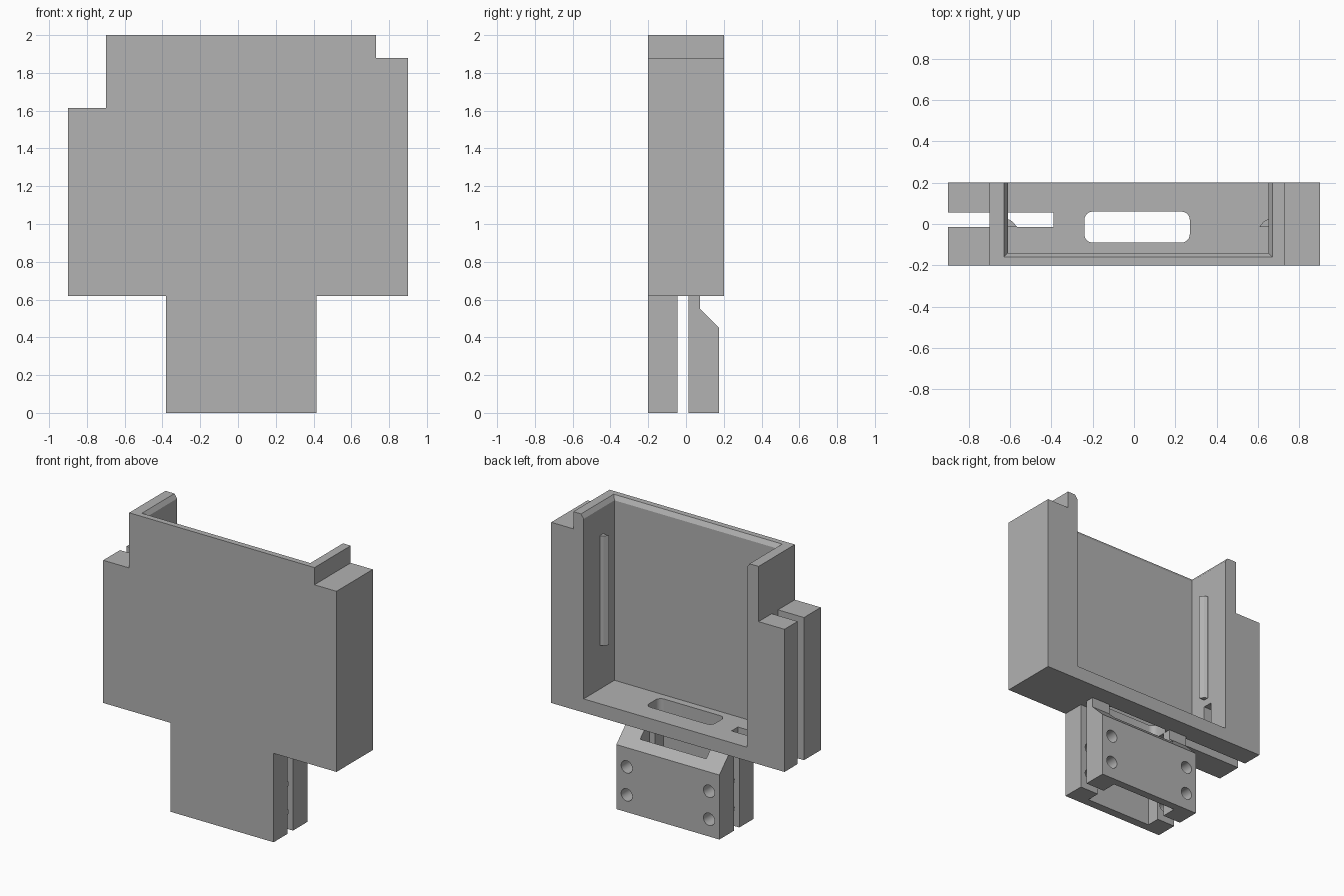
import bpy, bmesh, math
from mathutils import Vector

cube = bpy.data.objects.get("Cube")
if cube:
    bpy.data.objects.remove(cube, do_unlink=True)

grey = bpy.data.materials.new("plain grey")
grey.use_nodes = True
grey.diffuse_color = (0.445, 0.445, 0.445, 1)
grey.node_tree.nodes["Principled BSDF"].inputs["Base Color"].default_value = (0.445, 0.445, 0.445, 1)


def loft(name, ring_a, ring_b):
    """Closed solid between two matching rings of points."""
    bm = bmesh.new()
    a = [bm.verts.new(p) for p in ring_a]
    b = [bm.verts.new(p) for p in ring_b]
    bm.faces.new(a)
    bm.faces.new(b[::-1])
    n = len(a)
    for i in range(n):
        j = (i + 1) % n
        bm.faces.new((a[i], b[i], b[j], a[j]))
    bmesh.ops.recalc_face_normals(bm, faces=bm.faces)
    mesh = bpy.data.meshes.new(name)
    bm.to_mesh(mesh)
    bm.free()
    mesh.materials.append(grey)
    obj = bpy.data.objects.new(name, mesh)
    bpy.context.collection.objects.link(obj)
    return obj


def prism(name, profile, axis, lo, hi):
    """Extrude a 2D profile along an axis (remaining axes keep x, y, z order)."""
    def ring(t):
        pts = []
        for p in profile:
            c = list(p)
            c.insert("xyz".index(axis), t)
            pts.append(Vector(c))
        return pts
    return loft(name, ring(lo), ring(hi))


def rect(x0, x1, y0, y1):
    return [(x0, y0), (x1, y0), (x1, y1), (x0, y1)]


def box(name, x0, x1, y0, y1, z0, z1):
    return prism(name, rect(x0, x1, y0, y1), "z", z0, z1)


def rounded(x0, x1, y0, y1, r, seg=6):
    corners = [(x1 - r, y1 - r), (x0 + r, y1 - r), (x0 + r, y0 + r), (x1 - r, y0 + r)]
    return [(cx + r * math.cos(a), cy + r * math.sin(a))
            for q, (cx, cy) in enumerate(corners)
            for a in [(q + k / seg) * math.pi / 2 for k in range(seg + 1)]]


def circle(cx, cz, r, n=32):
    return [(cx + r * math.cos(2 * math.pi * i / n), cz + r * math.sin(2 * math.pi * i / n))
            for i in range(n)]


def carve(obj, cutters):
    """Subtract the cutters, bake the result and remove them."""
    for c in cutters:
        c.hide_render = True
        m = obj.modifiers.new("cut", "BOOLEAN")
        m.operation, m.solver, m.object = "DIFFERENCE", "EXACT", c
    deps = bpy.context.evaluated_depsgraph_get()
    mesh = bpy.data.meshes.new_from_object(obj.evaluated_get(deps))
    obj.modifiers.clear()
    obj.data = mesh
    for c in cutters:
        bpy.data.objects.remove(c, do_unlink=True)
    bpy.ops.object.select_all(action="DESELECT")
    obj.select_set(True)
    bpy.context.view_layer.objects.active = obj
    bpy.ops.object.shade_smooth_by_angle(angle=math.radians(30))


# Tray body with stepped shoulders
IN_L, IN_R, IN_Y = -0.61, 0.65, -0.14
FLOOR = 0.715
outline = [(-0.9, 0.62), (0.9, 0.62), (0.9, 1.88), (0.73, 1.88),
           (0.73, 2.0), (-0.7, 2.0), (-0.7, 1.615), (-0.9, 1.615)]
body = prism("tray_body", outline, "y", -0.2, 0.2)


def rim(z, grow):
    return [(x, y, z) for x, y in rect(IN_L - grow, IN_R + grow, IN_Y - grow, 0.3)]


carve(body, [
    box("pocket_cutter", IN_L, IN_R, IN_Y, 0.3, FLOOR, 2.1),
    loft("rim_chamfer_cutter", rim(1.955, -0.01), rim(2.015, 0.03)),
    prism("floor_slot_cutter", rounded(-0.24, 0.27, -0.09, 0.06, 0.04), "z", 0.5, 0.8),
    box("side_groove_cutter", -1.0, -0.7, -0.015, 0.055, 0.5, 1.7),
    box("cable_slot_cutter", -0.95, -0.39, -0.015, 0.055, 0.55, 0.97),
])

# Snap ridges on the inner side walls
for name, wall, s in (("left_snap_ridge", IN_R, -1), ("right_snap_ridge", IN_L, 1)):
    def section(z, k):
        pts = [(-0.005, -0.015), (0.045 * k, -0.015), (0.022 * k, 0.012), (0.005 * k, 0.022), (-0.005, 0.022)]
        return [(wall + s * px, py, z) for px, py in pts]
    loft(name, section(1.02, 1), section(1.785, 1))

# Two clamp jaws below the tray, hollowed and drilled
JAW_L, JAW_R = -0.38, 0.415
front_jaw = box("front_jaw", JAW_L, JAW_R, -0.2, -0.045, 0, 0.62)
rear_profile = [(0.013, 0), (0.175, 0), (0.175, 0.45), (0.075, 0.55), (0.075, 0.62), (0.013, 0.62)]
rear_jaw = prism("rear_jaw", rear_profile, "x", JAW_L, JAW_R)

for jaw in (front_jaw, rear_jaw):
    cutters = [box("recess_cutter", -0.24, 0.27, -0.14, 0.12, -0.1, 0.7)]
    for x in (-0.3, 0.335):
        for z in (0.12, 0.315):
            cutters.append(prism("screw_hole_cutter", circle(x, z, 0.043), "y", -0.13, 0.3))
    carve(jaw, cutters)
